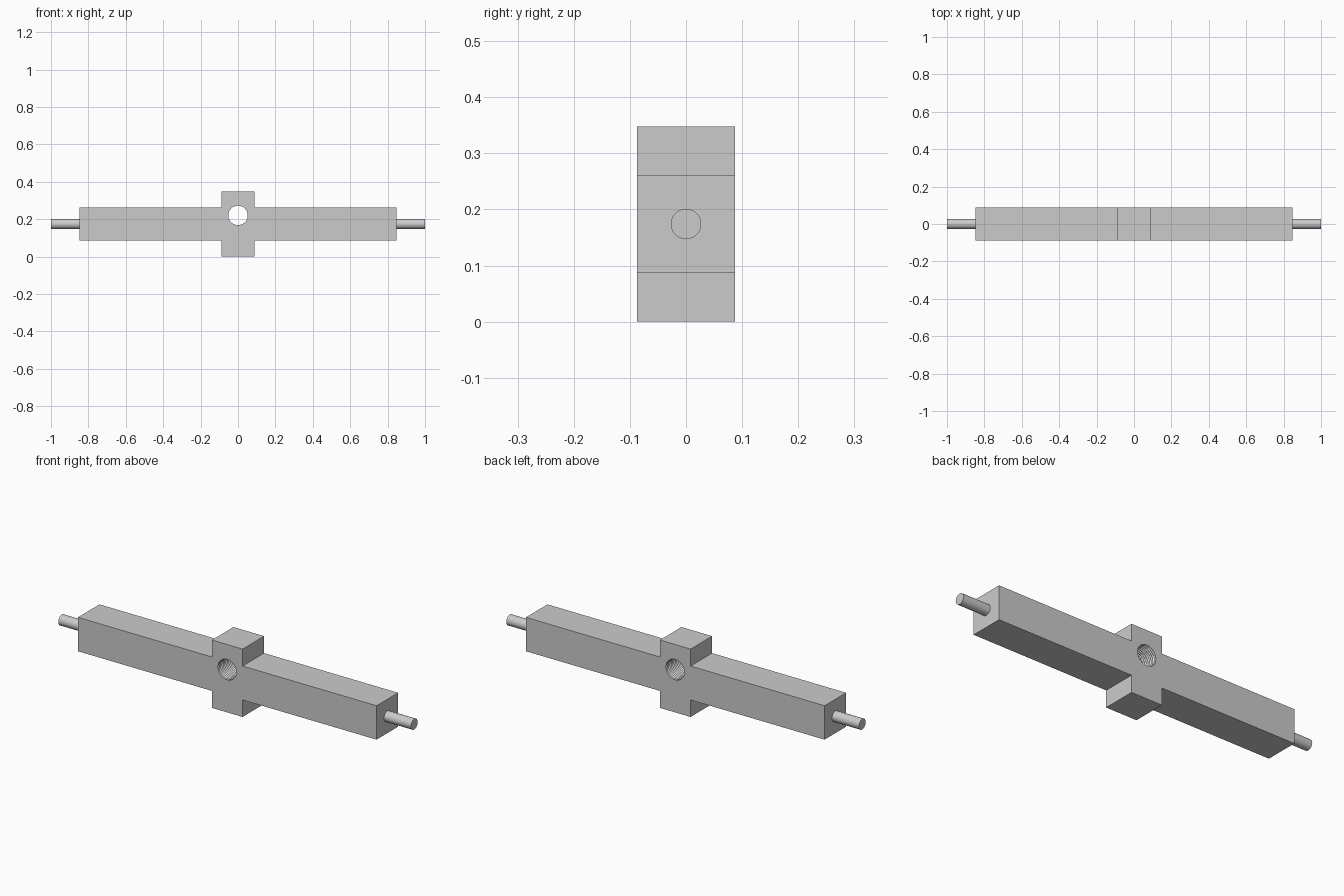
import bpy, bmesh, math
from mathutils import Matrix

if "Cube" in bpy.data.objects:
    bpy.data.objects.remove(bpy.data.objects["Cube"])

S = 0.087          # half thickness of the square bar
MID = 0.174        # height of the bar axis
HOLE_Z = 0.22      # height of the threaded hole

grey = bpy.data.materials.new("grey")
grey.diffuse_color = (0.6, 0.6, 0.6, 1)
grey.use_nodes = True
grey.node_tree.nodes["Principled BSDF"].inputs["Base Color"].default_value = grey.diffuse_color


def new_object(name, bm):
    bmesh.ops.recalc_face_normals(bm, faces=bm.faces)
    mesh = bpy.data.meshes.new(name)
    bm.to_mesh(mesh)
    bm.free()
    mesh.materials.append(grey)
    obj = bpy.data.objects.new(name, mesh)
    bpy.context.collection.objects.link(obj)
    return obj


# Cross-shaped body: outline extruded along y
quarter = [(0.847, S), (S, S), (S, 2 * S)]
outline = quarter + [(-x, z) for x, z in reversed(quarter)]
outline += [(-x, -z) for x, z in outline]
bm = bmesh.new()
face = bm.faces.new([bm.verts.new((x, -S, MID + z)) for x, z in outline])
ext = bmesh.ops.extrude_face_region(bm, geom=[face])
bmesh.ops.translate(bm, vec=(0, 2 * S, 0),
                    verts=[v for v in ext["geom"] if isinstance(v, bmesh.types.BMVert)])
body = new_object("bar_body", bm)

# Thread cutter: zigzag profile revolved around the y axis
SEG, TURNS = 48, 16
R_IN, R_OUT = 0.052, 0.057
pitch = 2 * S / TURNS
profile = [(-S - pitch, R_IN)]
for i in range(2 * TURNS + 1):
    profile.append((-S + i * pitch / 2, R_OUT if i % 2 else R_IN))
profile.append((S + pitch, R_IN))
bm = bmesh.new()
rings = []
for y, r in profile:
    rings.append([bm.verts.new((r * math.cos(2 * math.pi * k / SEG), y,
                                HOLE_Z + r * math.sin(2 * math.pi * k / SEG)))
                  for k in range(SEG)])
for a, b in zip(rings, rings[1:]):
    for k in range(SEG):
        n = (k + 1) % SEG
        bm.faces.new((a[k], a[n], b[n], b[k]))
bm.faces.new(rings[0])
bm.faces.new(rings[-1])
cutter = new_object("thread_cutter", bm)

# Cut the hole and drop the cutter
mod = body.modifiers.new("threaded_hole", "BOOLEAN")
mod.operation = "DIFFERENCE"
mod.solver = "EXACT"
mod.object = cutter
bpy.context.view_layer.objects.active = body
body.select_set(True)
bpy.ops.object.modifier_apply(modifier=mod.name)
bpy.data.objects.remove(cutter, do_unlink=True)
bpy.ops.object.shade_smooth_by_angle(angle=math.radians(25))
body.select_set(False)

# Round pivot pins on both ends
for side, x in (("left", -0.9235), ("right", 0.9235)):
    bm = bmesh.new()
    bmesh.ops.create_cone(bm, cap_ends=True, segments=48, radius1=0.027,
                          radius2=0.027, depth=0.153,
                          matrix=Matrix.Translation((x, 0, MID))
                          @ Matrix.Rotation(math.pi / 2, 4, "Y"))
    pin = new_object(side + "_pin", bm)
    bpy.context.view_layer.objects.active = pin
    pin.select_set(True)
    bpy.ops.object.shade_smooth_by_angle(angle=math.radians(30))
    pin.select_set(False)
